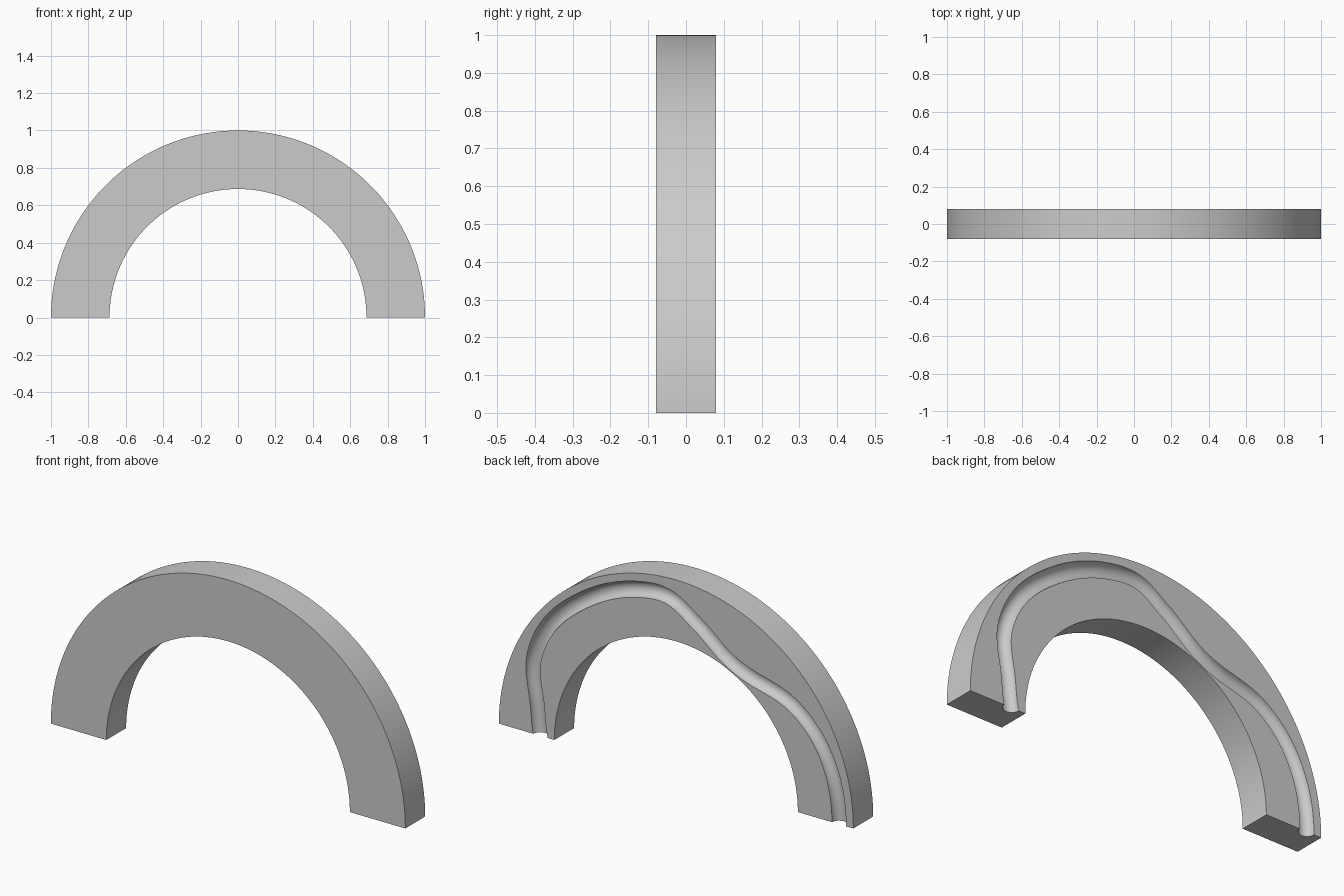
import bpy
import bmesh
from math import sin, cos, pi, radians, hypot

cube = bpy.data.objects.get("Cube")
if cube:
    bpy.data.objects.remove(cube, do_unlink=True)

OUTER, INNER, HALF_DEPTH = 1.0, 0.687, 0.08
GROOVE = 0.04          # groove radius
STEPS, ARC = 160, 14   # stations along the arch, facets across the groove

# Groove centreline: (angle in degrees, distance from the arch centre)
PATH = [(0, .765), (12, .803), (25, .887), (38, .92), (55, .92), (76, .92),
        (87, .904), (97.5, .822), (111.5, .74), (124, .746), (140.5, .847),
        (153, .895), (166, .915), (180, .92)]


def tangent(i):
    a, b = PATH[max(i - 1, 0)], PATH[min(i + 1, len(PATH) - 1)]
    return (b[1] - a[1]) / (b[0] - a[0])


def path_radius(deg):
    """Smooth cubic interpolation through the path points."""
    i = max(k for k in range(len(PATH) - 1) if PATH[k][0] <= max(deg, 0))
    (a, p), (b, q) = PATH[i], PATH[i + 1]
    h = b - a
    t = (deg - a) / h
    return ((1 + 2 * t) * (1 - t) ** 2 * p + t * (1 - t) ** 2 * h * tangent(i)
            + t * t * (3 - 2 * t) * q + t * t * (t - 1) * h * tangent(i + 1))


def section(deg):
    """Rectangle with a half-round channel in the back, as (radius, y)."""
    r = path_radius(deg)
    slope = (path_radius(deg + .2) - path_radius(deg - .2)) / radians(.4) / r
    width = GROOVE * hypot(1, slope)
    channel = [(r + width * cos(pi * k / ARC), HALF_DEPTH - GROOVE * sin(pi * k / ARC))
               for k in range(ARC + 1)]
    return ([(INNER, HALF_DEPTH), (INNER, -HALF_DEPTH),
             (OUTER, -HALF_DEPTH), (OUTER, HALF_DEPTH)] + channel)


# Sweep the section around the half circle
bm = bmesh.new()
rings = []
for s in range(STEPS + 1):
    deg = 180 * s / STEPS
    a = radians(deg)
    rings.append([bm.verts.new((r * cos(a), y, r * sin(a))) for r, y in section(deg)])
for one, two in zip(rings, rings[1:]):
    n = len(one)
    for k in range(n):
        bm.faces.new((one[k], one[(k + 1) % n], two[(k + 1) % n], two[k]))

# Flat feet
bm.faces.new(rings[0])
bm.faces.new(rings[-1])
bmesh.ops.recalc_face_normals(bm, faces=bm.faces)

mesh = bpy.data.meshes.new("grooved_arch")
bm.to_mesh(mesh)
bm.free()
arch = bpy.data.objects.new("grooved_arch", mesh)
bpy.context.collection.objects.link(arch)

# Plain grey
grey = bpy.data.materials.new("light_grey")
grey.use_nodes = True
colour = (0.6, 0.6, 0.6, 1)
grey.diffuse_color = colour
grey.node_tree.nodes["Principled BSDF"].inputs["Base Color"].default_value = colour
mesh.materials.append(grey)

bpy.ops.object.select_all(action='DESELECT')
arch.select_set(True)
bpy.context.view_layer.objects.active = arch
bpy.ops.object.shade_smooth_by_angle(angle=radians(30))
